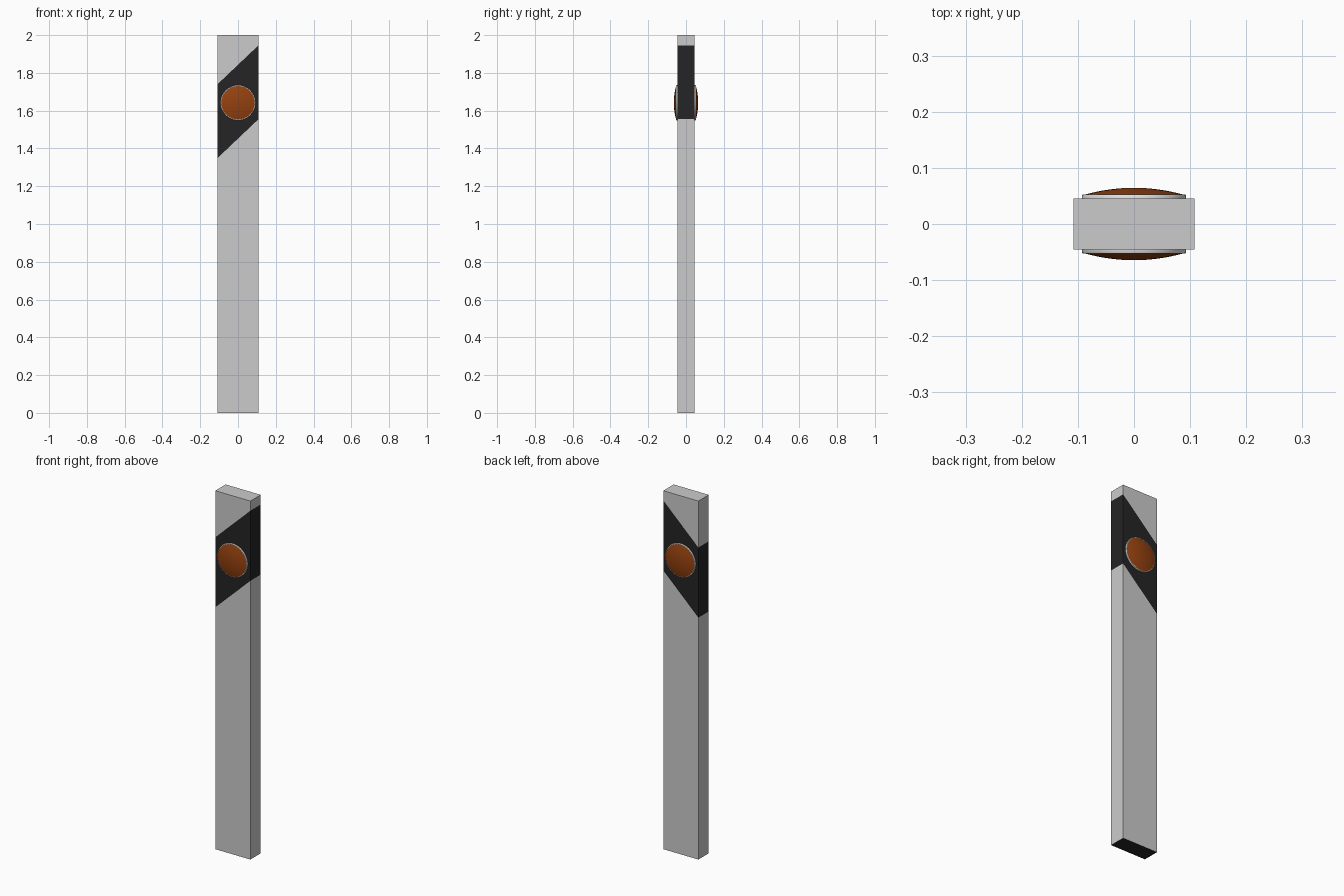
import bpy, bmesh, math
from mathutils import Vector

if "Cube" in bpy.data.objects:
    bpy.data.objects.remove(bpy.data.objects["Cube"])


def material(name, rgb):
    m = bpy.data.materials.new(name)
    m.diffuse_color = (*rgb, 1)
    m.use_nodes = True
    m.node_tree.nodes["Principled BSDF"].inputs["Base Color"].default_value = m.diffuse_color
    return m


GREY = material("light grey", (0.6, 0.6, 0.6))
BLACK = material("black", (0.018, 0.018, 0.018))
WHITE = material("white", (0.75, 0.75, 0.75))
ORANGE = material("orange", (0.30, 0.053, 0.005))

W, D, H = 0.108, 0.0455, 2.0      # half width, half depth, height
LOW, HIGH, SLOPE = 1.452, 1.843, 0.95   # slanted band at x = 0
CENTRE_Z = 1.642                  # reflector height


def add_object(name, bm, mats):
    mesh = bpy.data.meshes.new(name)
    bm.to_mesh(mesh)
    bm.free()
    ob = bpy.data.objects.new(name, mesh)
    for m in mats:
        mesh.materials.append(m)
    bpy.context.collection.objects.link(ob)
    return ob


# Post, with the slanted black band cut into its faces
bm = bmesh.new()
bmesh.ops.create_cube(bm, size=1)
for v in bm.verts:
    v.co = Vector((v.co.x * 2 * W, v.co.y * 2 * D, (v.co.z + 0.5) * H))
for z in (LOW, HIGH):
    bmesh.ops.bisect_plane(bm, geom=bm.verts[:] + bm.edges[:] + bm.faces[:],
                           plane_co=(0, 0, z), plane_no=(-SLOPE, 0, 1))
for f in bm.faces:
    c = f.calc_center_median()
    in_band = LOW < c.z - SLOPE * c.x < HIGH
    f.material_index = 1 if in_band or f.normal.z < -0.9 else 0
add_object("post", bm, [GREY, BLACK])


# Round parts turned about the y axis; side is -1 for front, +1 for back
def lathe(name, profile, side, mat, segments=32):
    bm = bmesh.new()
    verts = [bm.verts.new((r, side * y, 0)) for r, y in profile]
    edges = [bm.edges.new(p) for p in zip(verts, verts[1:])]
    bmesh.ops.spin(bm, geom=verts + edges, cent=(0, 0, 0), axis=(0, 1, 0),
                   angle=2 * math.pi, steps=segments)
    bmesh.ops.remove_doubles(bm, verts=bm.verts[:], dist=1e-5)
    bmesh.ops.recalc_face_normals(bm, faces=bm.faces[:])
    if sum(f.normal.y * f.calc_area() for f in bm.faces) * side < 0:
        bmesh.ops.reverse_faces(bm, faces=bm.faces[:])
    ob = add_object(name, bm, [mat])
    ob.location.z = CENTRE_Z
    bpy.ops.object.select_all(action='DESELECT')
    ob.select_set(True)
    bpy.context.view_layer.objects.active = ob
    bpy.ops.object.shade_smooth_by_angle(angle=math.radians(35))


rim = [(0.093, D - 0.002), (0.093, 0.0505), (0.0915, 0.053), (0.0885, 0.053), (0.0885, D)]
dome = [(0.089 * i / 8, 0.0645 - 0.0125 * (i / 8) ** 2) for i in range(9)]
for side, label in ((-1, "front"), (1, "back")):
    lathe(label + "_reflector_rim", rim, side, WHITE)
    lathe(label + "_reflector_lens", dome, side, ORANGE)
